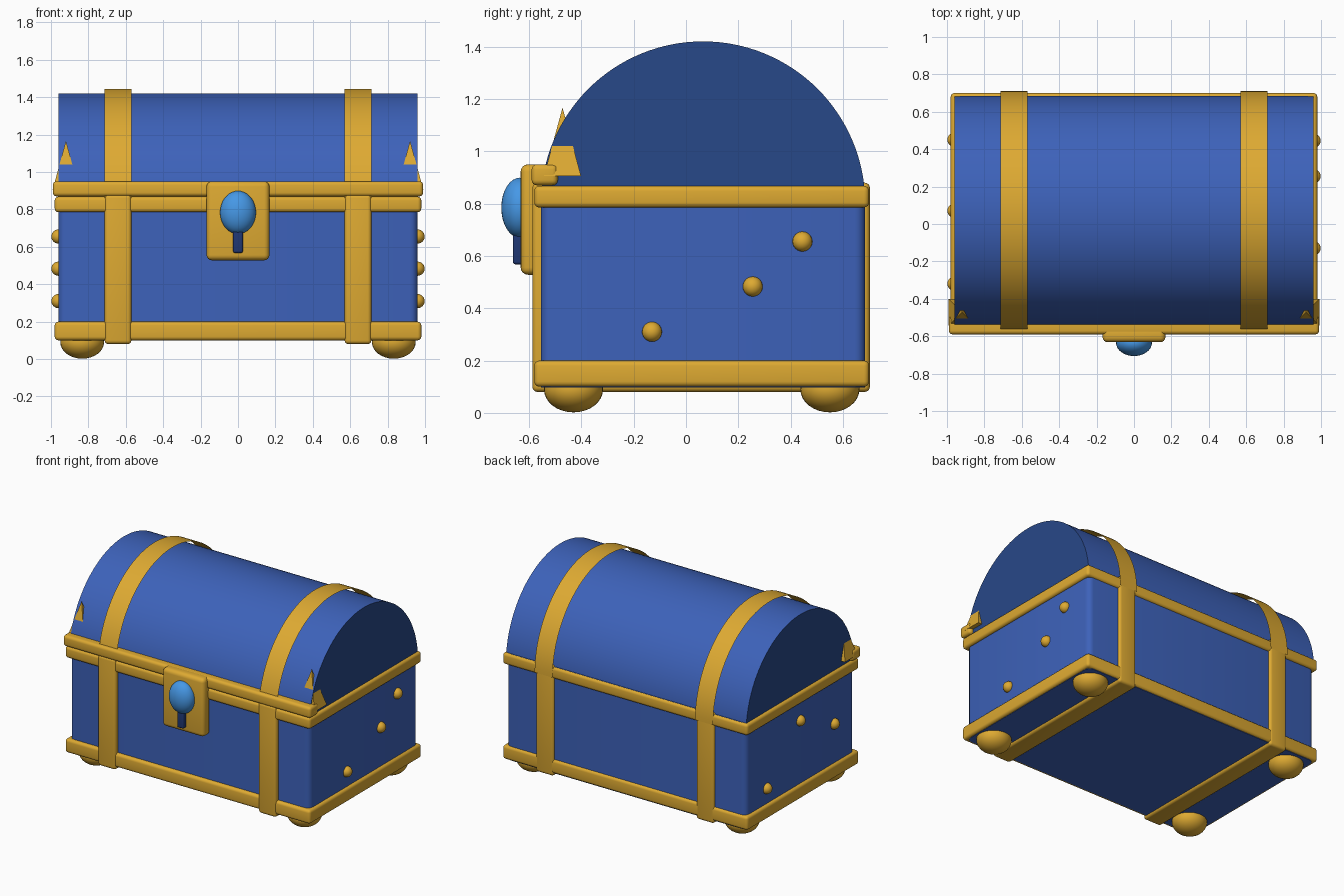
import bpy, bmesh, math
from mathutils import Matrix, Vector

if "Cube" in bpy.data.objects:
    bpy.data.objects.remove(bpy.data.objects["Cube"])


def srgb(r, g, b):
    f = lambda c: c / 12.92 if c <= 0.04045 else ((c + 0.055) / 1.055) ** 2.4
    return (f(r / 255), f(g / 255), f(b / 255), 1)


def material(name, *rgb):
    m = bpy.data.materials.new(name)
    m.diffuse_color = srgb(*rgb)
    m.use_nodes = True
    m.node_tree.nodes["Principled BSDF"].inputs["Base Color"].default_value = m.diffuse_color
    return m


BLUE = material("chest blue", 61, 98, 186)
NAVY = material("dark blue", 39, 72, 136)
KEY = material("keyhole navy", 32, 56, 116)
GOLD = material("gold", 222, 170, 50)
GEM = material("gem blue", 70, 152, 230)


def finish(name, bm, *mats, smooth=True):
    me = bpy.data.meshes.new(name)
    bm.to_mesh(me)
    bm.free()
    ob = bpy.data.objects.new(name, me)
    bpy.context.collection.objects.link(ob)
    for m in mats:
        me.materials.append(m)
    if smooth:
        bpy.ops.object.select_all(action='DESELECT')
        ob.select_set(True)
        bpy.context.view_layer.objects.active = ob
        bpy.ops.object.shade_smooth_by_angle(angle=math.radians(35))
    return ob


def box(name, x, y, z, mat, bevel=0.02, vertical_only=False):
    """Rounded box from (min, max) ranges."""
    bm = bmesh.new()
    bmesh.ops.create_cube(bm, size=1)
    for v in bm.verts:
        v.co = Vector([r[0] if c < 0 else r[1] for c, r in zip(v.co, (x, y, z))])
    edges = [e for e in bm.edges if not vertical_only
             or abs(e.verts[0].co.z - e.verts[1].co.z) > 0.01]
    bmesh.ops.bevel(bm, geom=edges, offset=bevel, segments=4, profile=0.5, affect='EDGES')
    return finish(name, bm, mat)


def ball(name, centre, radii, mat, u=32, v=16):
    bm = bmesh.new()
    bmesh.ops.create_uvsphere(bm, u_segments=u, v_segments=v, radius=1)
    bmesh.ops.transform(bm, matrix=Matrix.Translation(centre) @ Matrix.Diagonal((*radii, 1)),
                        verts=bm.verts)
    return finish(name, bm, mat)


CY, CZ = 0.065, 0.80  # lid axis


def arc(bm, x, r, n=64):
    return [bm.verts.new((x, CY + r * math.cos(math.pi * i / n),
                          CZ + r * math.sin(math.pi * i / n))) for i in range(n + 1)]


# Body
box("body", (-0.96, 0.96), (-0.555, 0.685), (0.098, 0.868), BLUE, 0.04, True)

# Barrel lid with darker end panels
bm = bmesh.new()
a, b = arc(bm, -0.96, 0.62), arc(bm, 0.96, 0.62)
for i in range(len(a) - 1):
    bm.faces.new((a[i], a[i + 1], b[i + 1], b[i]))
bm.faces.new((a[0], b[0], b[-1], a[-1]))
for end in (a, b):
    bm.faces.new(end).material_index = 1
bmesh.ops.recalc_face_normals(bm, faces=bm.faces)
finish("lid", bm, BLUE, NAVY)

# Rails
box("bottom_rail", (-0.98, 0.98), (-0.58, 0.70), (0.10, 0.20), GOLD)
box("upper_rail", (-0.98, 0.98), (-0.58, 0.70), (0.785, 0.868), GOLD)
box("lid_front_rail", (-0.99, 0.99), (-0.59, -0.49), (0.87, 0.95), GOLD)

for s, side in ((-1, "left"), (1, "right")):
    # Body strap and open lid strap
    x0, x1 = sorted((s * 0.57, s * 0.713))
    box(f"body_strap_{side}", (x0, x1), (-0.587, 0.703), (0.08, 0.88), GOLD)
    bm = bmesh.new()
    a, b = arc(bm, x0, 0.645), arc(bm, x1, 0.645)
    for i in range(len(a) - 1):
        bm.faces.new((a[i], a[i + 1], b[i + 1], b[i]))
    if bm.faces[:] and sum((f.normal_update() or f.normal.z) for f in bm.faces) < 0:
        bmesh.ops.reverse_faces(bm, faces=bm.faces[:])
    finish(f"lid_strap_{side}", bm, GOLD)

    # Pyramid corner spike
    bm = bmesh.new()
    bmesh.ops.create_cone(bm, cap_ends=True, segments=4, radius1=0.071 * math.sqrt(2),
                          radius2=0, depth=0.262)
    bmesh.ops.transform(bm, matrix=Matrix.Translation((s * 0.92, -0.472, 1.036))
                        @ Matrix.Rotation(math.pi / 4, 4, 'Z'), verts=bm.verts)
    finish(f"corner_spike_{side}", bm, GOLD, smooth=False)

    # Feet
    for y, end in ((-0.43, "front"), (0.55, "back")):
        ball(f"foot_{end}_{side}", (s * 0.833, y, 0.09), (0.117, 0.113, 0.088), GOLD)

# Side studs
studs = {-1: ((0.45, 0.31), (-0.32, 0.483), (0.07, 0.655)),
         1: ((-0.13, 0.31), (0.255, 0.483), (0.445, 0.655))}
for s, spots in studs.items():
    for i, (y, z) in enumerate(spots):
        ball(f"stud_{'left' if s < 0 else 'right'}_{i + 1}", (s * 0.96, y, z),
             (0.038,) * 3, GOLD, 20, 12)

# Lock
box("lock_plate", (-0.168, 0.168), (-0.632, -0.55), (0.528, 0.95), GOLD, 0.028)
ball("lock_gem", (0, -0.635, 0.784), (0.096, 0.071, 0.115), GEM)
box("keyhole_slot", (-0.026, 0.026), (-0.662, -0.61), (0.568, 0.70), KEY, 0.01)
